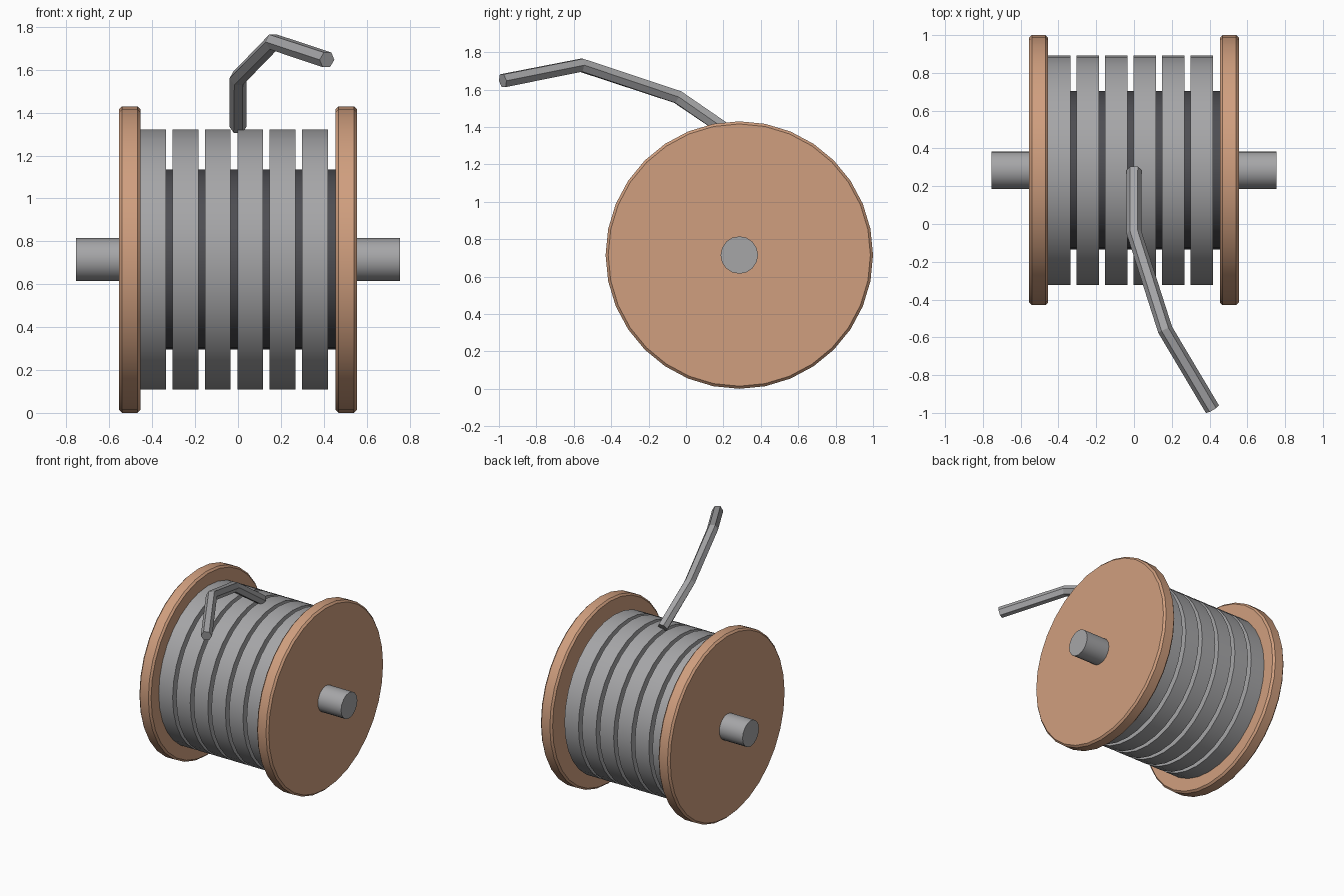
import bpy
import bmesh
import math
from mathutils import Vector

if "Cube" in bpy.data.objects:
    bpy.data.objects.remove(bpy.data.objects["Cube"], do_unlink=True)

AXIS_Y, AXIS_Z = 0.285, 0.715


def material(name, colour):
    mat = bpy.data.materials.new(name)
    mat.use_nodes = True
    mat.diffuse_color = (*colour, 1)
    mat.node_tree.nodes["Principled BSDF"].inputs["Base Color"].default_value = (*colour, 1)
    return mat


wood = material("copper brown", (0.63, 0.345, 0.21))
steel = material("steel grey", (0.38, 0.38, 0.39))
dark = material("dark grey", (0.075, 0.075, 0.085))


def drum(name, x, width, radius, sides, mat, bevel=0):
    """Cylinder lying along x on the shared spool axis."""
    bpy.ops.mesh.primitive_cylinder_add(
        vertices=sides, radius=radius, depth=width,
        location=(x, AXIS_Y, AXIS_Z), rotation=(0, math.pi / 2, 0))
    obj = bpy.context.object
    obj.name = name
    obj.data.materials.append(mat)
    if bevel:
        mod = obj.modifiers.new("rim chamfer", "BEVEL")
        mod.width = bevel
        mod.segments = 1
        mod.limit_method = "ANGLE"
        mod.angle_limit = math.radians(40)
        bpy.ops.object.modifier_apply(modifier=mod.name)
    bpy.ops.object.shade_smooth_by_angle(angle=math.radians(30))
    return obj


# Spool: axle, core and two end discs
drum("axle", 0, 1.51, 0.1, 16, steel)
drum("core", 0, 0.92, 0.42, 32, dark)
for side, x in (("right", -0.505), ("left", 0.505)):
    drum(side + "_flange", x, 0.1, 0.715, 32, wood, bevel=0.014)

# Wound cable bands
for i in range(6):
    drum(f"cable_band_{i + 1}", -0.396 + 0.151 * i, 0.12, 0.607, 32, steel)


def hex_tube(name, points, radius, mat):
    """Six-sided tube along a bent path, with closed ends."""
    pts = [Vector(p) for p in points]
    bm = bmesh.new()
    rings = []
    for i, p in enumerate(pts):
        before = (p - pts[max(i - 1, 0)]).normalized()
        after = (pts[min(i + 1, len(pts) - 1)] - p).normalized()
        along = (before + after).normalized()
        across = along.cross(Vector((0, 0, 1))).normalized()
        up = across.cross(along)
        angles = [math.tau * k / 6 for k in range(6)]
        rings.append([bm.verts.new(p + radius * (math.cos(a) * across + math.sin(a) * up))
                      for a in angles])
    for lower, upper in zip(rings, rings[1:]):
        for k in range(6):
            n = (k + 1) % 6
            bm.faces.new((lower[k], lower[n], upper[n], upper[k]))
    bm.faces.new(rings[0])
    bm.faces.new(rings[-1])
    bmesh.ops.recalc_face_normals(bm, faces=bm.faces)
    mesh = bpy.data.meshes.new(name)
    bm.to_mesh(mesh)
    bm.free()
    mesh.materials.append(mat)
    obj = bpy.data.objects.new(name, mesh)
    bpy.context.collection.objects.link(obj)


# Loose cable end rising off the top
hex_tube("loose_cable_end",
         [(0, 0.285, 1.335), (0, -0.045, 1.56), (0.165, -0.56, 1.73), (0.415, -0.98, 1.647)],
         0.04, steel)
